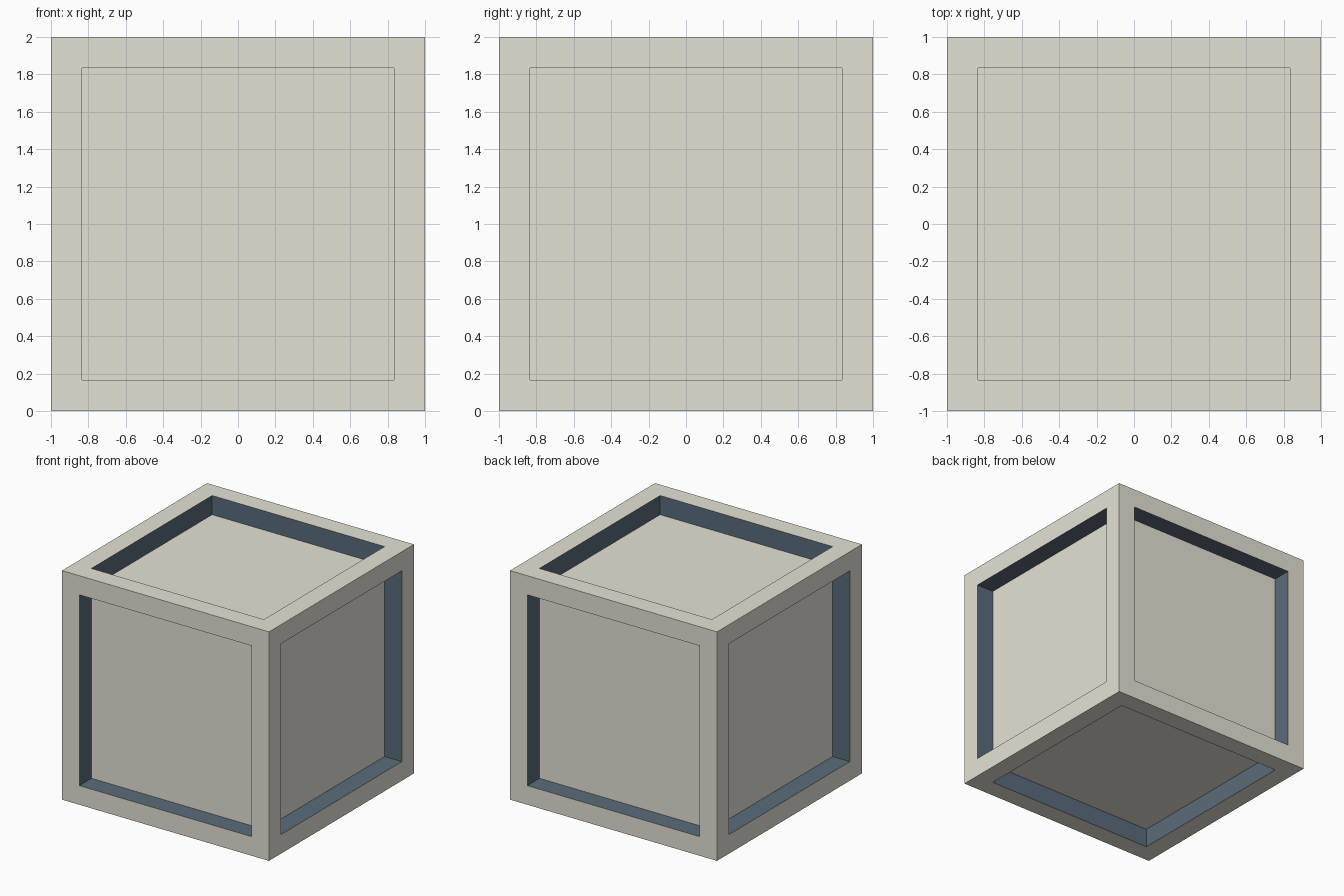
import bpy, bmesh
from mathutils import Vector

if "Cube" in bpy.data.objects:
    bpy.data.objects.remove(bpy.data.objects["Cube"])

T = 0.167  # frame border width and recess depth


def srgb(*rgb):
    return [((c / 255 + 0.055) / 1.055) ** 2.4 for c in rgb] + [1.0]


def material(name, rgb):
    m = bpy.data.materials.new(name)
    m.diffuse_color = srgb(*rgb)
    m.use_nodes = True
    m.node_tree.nodes["Principled BSDF"].inputs["Base Color"].default_value = m.diffuse_color
    return m


# Cube with a square recess in each of its six faces
bm = bmesh.new()
bmesh.ops.create_cube(bm, size=2)
bmesh.ops.inset_individual(bm, faces=list(bm.faces), thickness=T, depth=0,
                           use_even_offset=True)
panels = [f for f in bm.faces if abs(f.calc_center_median().length - 1) < 0.01]
new = bmesh.ops.extrude_discrete_faces(bm, faces=panels)["faces"]
for f in new:
    n = f.calc_center_median().normalized()
    bmesh.ops.translate(bm, verts=list(f.verts), vec=-T * n)

# Recess walls (between outer frame and sunken panel) take the blue colour
for f in bm.faces:
    reach = max(abs(c) for c in f.calc_center_median())
    f.material_index = 1 if 1 - T + 0.01 < reach < 0.99 else 0
    f.smooth = False

bmesh.ops.translate(bm, verts=list(bm.verts), vec=Vector((0, 0, 1)))
mesh = bpy.data.meshes.new("panelled_crate")
bm.to_mesh(mesh)
bm.free()
mesh.materials.append(material("warm_grey", (229, 226, 213)))
mesh.materials.append(material("slate_blue", (90, 108, 123)))
bpy.context.collection.objects.link(bpy.data.objects.new("panelled_crate", mesh))
